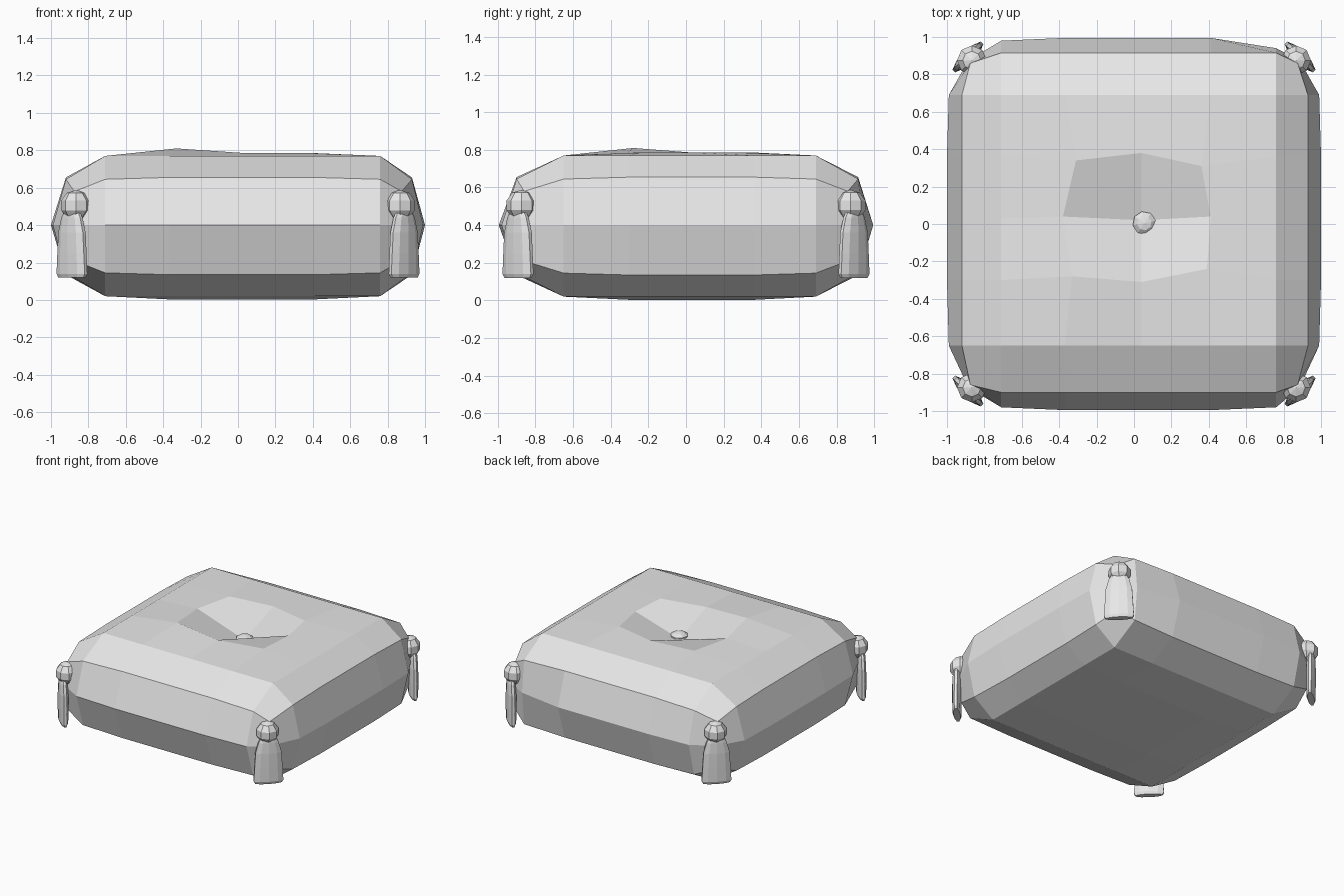
import bpy, bmesh, math
from mathutils import Matrix, Vector

cube = bpy.data.objects.get("Cube")
if cube:
    bpy.data.objects.remove(cube, do_unlink=True)

fabric = bpy.data.materials.new("light_grey_fabric")
fabric.use_nodes = True
GREY = (0.8, 0.8, 0.8, 1)
fabric.diffuse_color = GREY
fabric.node_tree.nodes["Principled BSDF"].inputs["Base Color"].default_value = GREY


def finish(bm, name):
    bmesh.ops.recalc_face_normals(bm, faces=bm.faces)
    mesh = bpy.data.meshes.new(name)
    bm.to_mesh(mesh)
    bm.free()
    mesh.materials.append(fabric)
    obj = bpy.data.objects.new(name, mesh)
    bpy.context.collection.objects.link(obj)
    return obj


# Cushion: a top and a bottom grid joined through a bulging middle seam
XS = [-0.92, -0.71, -0.37, 0.04, 0.41, 0.76, 0.93]
YS = [-0.90, -0.65, -0.30, 0.03, 0.36, 0.69, 0.915]
N = len(XS)
# Uneven tufted points around the button, keyed by grid position
TUFT = {(2, 2): (-0.33, -0.28, 0.81), (2, 3): (-0.38, 0.04, 0.785),
        (2, 4): (-0.31, 0.34, 0.785), (3, 4): (0.04, 0.38, 0.785),
        (4, 4): (0.36, 0.31, 0.785), (4, 3): (0.41, 0.04, 0.785),
        (4, 2): (0.39, -0.24, 0.785), (3, 2): (0.04, -0.31, 0.785),
        (3, 3): (0.04, 0.02, 0.66)}


def inset(i, j):
    return min(i, j, N - 1 - i, N - 1 - j)


def is_corner(i, j):
    return i in (0, N - 1) and j in (0, N - 1)


def panel_point(i, j, top):
    if top and (i, j) in TUFT:
        return TUFT[i, j]
    x, y = XS[i], YS[j]
    depth = inset(i, j)
    if is_corner(i, j):
        x, y, drop = math.copysign(0.875, x), math.copysign(0.86, y), 0.21
    elif depth == 0:
        near_corner = {i, j} & {1, N - 2}
        drop = 0.145 if near_corner else 0.135
    else:
        drop = 0.02 if depth == 1 else 0.003
    return (x, y, 0.79 - drop if top else drop)


def seam_point(i, j):
    x, y = XS[i], YS[j]
    if is_corner(i, j):
        return (math.copysign(0.885, x), math.copysign(0.875, y), 0.4)
    if i in (0, N - 1):
        x = math.copysign(0.99 if j in (1, N - 2) else 1.0, x)
    else:
        y = math.copysign(0.98 if i in (1, N - 2) else 0.995, y)
        if (i, j) == (N - 2, N - 1):
            y = 0.94
    return (x, y, 0.4)


bm = bmesh.new()
cells = [(i, j) for i in range(N) for j in range(N)]
panels = [{c: bm.verts.new(panel_point(*c, top)) for c in cells} for top in (True, False)]
for verts in panels:
    for i in range(N - 1):
        for j in range(N - 1):
            bm.faces.new([verts[c] for c in ((i, j), (i + 1, j), (i + 1, j + 1), (i, j + 1))])
m = N - 1
rim = ([(k, 0) for k in range(m)] + [(m, k) for k in range(m)]
       + [(m - k, m) for k in range(m)] + [(0, m - k) for k in range(m)])
seam = {c: bm.verts.new(seam_point(*c)) for c in rim}
for a, b in zip(rim, rim[1:] + rim[:1]):
    for verts in panels:
        bm.faces.new((verts[a], verts[b], seam[b], seam[a]))
finish(bm, "cushion")


# Faceted knobs: the centre button and the tassel knots
def knob(name, place, radius, squash, turn):
    bm = bmesh.new()
    bmesh.ops.create_uvsphere(bm, u_segments=8, v_segments=5, radius=radius)
    bmesh.ops.transform(bm, verts=bm.verts, matrix=Matrix.Translation(place)
                        @ Matrix.Rotation(turn, 4, "Z") @ Matrix.Diagonal((1, 1, squash, 1)))
    return finish(bm, name)


knob("button", Vector((0.055, 0.005, 0.675)), 0.066, 0.55, 0.2)

# Skirt profile: height, half width, half thickness
SKIRT = [(0.48, 0.05, 0.025), (0.44, 0.075, 0.03), (0.36, 0.098, 0.034),
         (0.25, 0.105, 0.034), (0.14, 0.112, 0.032), (0.12, 0.1, 0.024)]


def skirt(name, x, y, turn):
    bm = bmesh.new()
    place = Matrix.Translation((x, y, 0)) @ Matrix.Rotation(turn, 4, "Z")
    angles = [2 * math.pi * k / 10 for k in range(10)]
    rings = [[bm.verts.new(place @ Vector((t * math.cos(a), w * math.sin(a), z)))
              for a in angles] for z, w, t in SKIRT]
    for upper, lower in zip(rings, rings[1:]):
        for k in range(10):
            n = (k + 1) % 10
            bm.faces.new((upper[k], upper[n], lower[n], lower[k]))
    bm.faces.new(rings[0])
    bm.faces.new(rings[-1])
    return finish(bm, name)


# One tassel on each corner, turned to face outward
for side, sx in (("left", 1), ("right", -1)):
    for end, sy in (("front", -1), ("back", 1)):
        turn = math.atan2(sy, sx)
        knob(f"{end}_{side}_tassel_knot", Vector((sx * 0.867, sy * 0.875, 0.505)), 0.083, 1, turn)
        skirt(f"{end}_{side}_tassel_skirt", sx * 0.888, sy * 0.893, turn)
